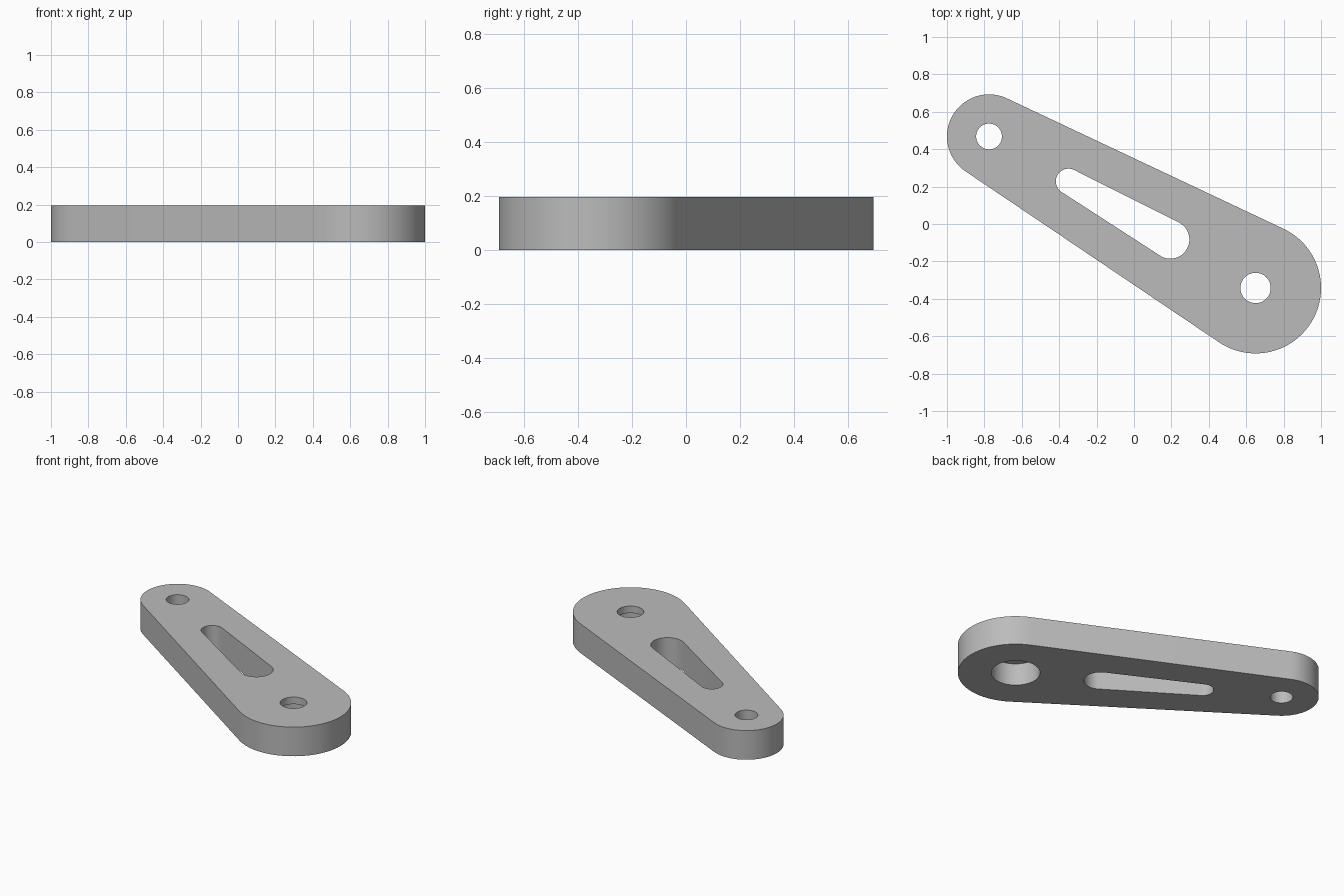
import bpy
import bmesh
from math import acos, atan2, cos, sin, pi, radians
from mathutils import Vector

if "Cube" in bpy.data.objects:
    bpy.data.objects.remove(bpy.data.objects["Cube"])

THICK = 0.195
OVER = 0.1
small_end = Vector((-0.775, 0.468))
large_end = Vector((0.65, -0.342))

grey = bpy.data.materials.new("plain grey")
grey.use_nodes = True
colour = (0.5, 0.5, 0.5, 1)
grey.diffuse_color = colour
grey.node_tree.nodes["Principled BSDF"].inputs["Base Color"].default_value = colour


def arc(centre, radius, start, end, steps):
    angles = [start + (end - start) * i / steps for i in range(steps + 1)]
    return [centre + radius * Vector((cos(t), sin(t))) for t in angles]


def tapered_outline(c1, r1, c2, r2, steps=48):
    """Two round ends joined by their outer tangents."""
    span = c2 - c1
    heading = atan2(span.y, span.x)
    spread = acos((r1 - r2) / span.length)
    return (arc(c2, r2, heading - spread, heading + spread, steps)
            + arc(c1, r1, heading + spread, heading + 2 * pi - spread, steps))


def circle_outline(centre, radius, steps=64):
    return arc(centre, radius, 0, 2 * pi, steps)[:-1]


def prism(name, outline, bottom, top):
    bm = bmesh.new()
    face = bm.faces.new([bm.verts.new((p.x, p.y, bottom)) for p in outline])
    result = bmesh.ops.extrude_face_region(bm, geom=[face])
    raised = [g for g in result["geom"] if isinstance(g, bmesh.types.BMVert)]
    bmesh.ops.translate(bm, verts=raised, vec=(0, 0, top - bottom))
    bmesh.ops.recalc_face_normals(bm, faces=bm.faces)
    mesh = bpy.data.meshes.new(name)
    bm.to_mesh(mesh)
    bm.free()
    mesh.materials.append(grey)
    obj = bpy.data.objects.new(name, mesh)
    bpy.context.collection.objects.link(obj)
    return obj


# Tapered link plate
plate = prism("link_plate", tapered_outline(small_end, 0.225, large_end, 0.35), 0, THICK)

# Through holes, central slot and the wide recess under the large end
slot = tapered_outline(Vector((-0.35, 0.228)), 0.068, Vector((0.194, -0.083)), 0.102)
cutters = [
    prism("small_hole_cutter", circle_outline(small_end, 0.069), -OVER, THICK + OVER),
    prism("large_hole_cutter", circle_outline(large_end, 0.081), -OVER, THICK + OVER),
    prism("slot_cutter", slot, -OVER, THICK + OVER),
    prism("recess_cutter", circle_outline(large_end, 0.148), -OVER, 0.148),
]

bpy.ops.object.select_all(action="DESELECT")
bpy.context.view_layer.objects.active = plate
plate.select_set(True)
for cutter in cutters:
    cutter.hide_render = True
    mod = plate.modifiers.new(cutter.name, "BOOLEAN")
    mod.operation = "DIFFERENCE"
    mod.solver = "EXACT"
    mod.object = cutter
    bpy.ops.object.modifier_apply(modifier=mod.name)
    bpy.data.objects.remove(cutter)

bpy.ops.object.shade_smooth_by_angle(angle=radians(30))
